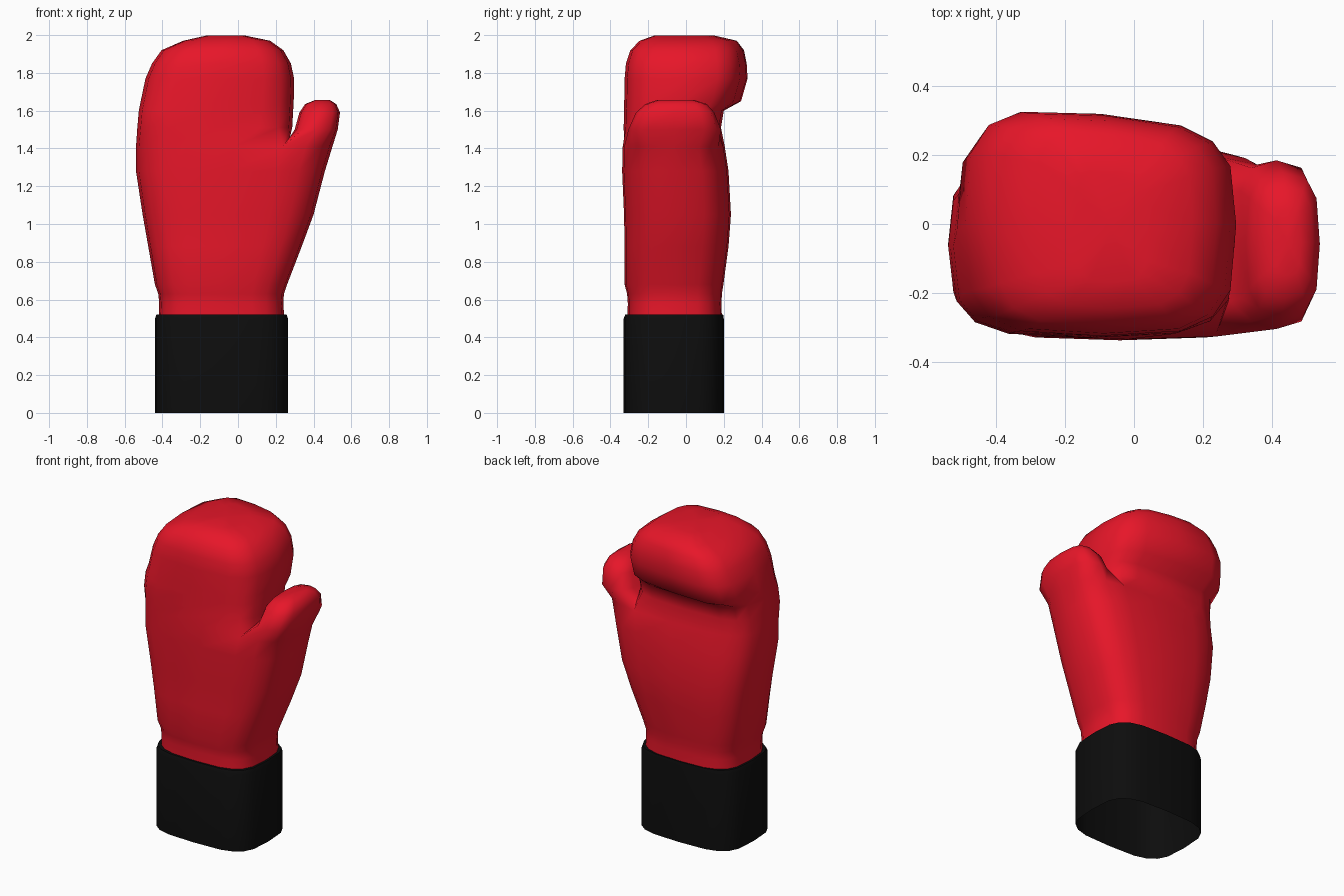
import bpy, bmesh, math

if "Cube" in bpy.data.objects:
    bpy.data.objects.remove(bpy.data.objects["Cube"])


def material(name, color):
    m = bpy.data.materials.new(name)
    m.diffuse_color = (*color, 1)
    m.use_nodes = True
    m.node_tree.nodes["Principled BSDF"].inputs["Base Color"].default_value = m.diffuse_color
    return m


def ring(bm, n, start, power, z, x0, x1, y0, y1, skew=0.0):
    """Rounded-rectangle ring of n verts, counter-clockwise from start degrees."""
    verts = []
    for i in range(n):
        a = math.radians(start + 360 * i / n)
        c, s = math.cos(a), math.sin(a)
        u = math.copysign(abs(c) ** power, c)
        v = math.copysign(abs(s) ** power, s)
        x = (x0 + x1) / 2 + u * (x1 - x0) / 2
        y = (y0 + y1) / 2 + v * (y1 - y0) / 2 - skew * u * max(v, 0)
        verts.append(bm.verts.new((x, y, z)))
    return verts


def loft(bm, rings, cap=False):
    for a, b in zip(rings, rings[1:]):
        n = len(a)
        for i in range(n):
            j = (i + 1) % n
            bm.faces.new((a[i], a[j], b[j], b[i]))
    if cap:
        top = rings[-1]
        mid = bm.verts.new([sum(v.co[k] for v in top) / len(top) for k in range(3)])
        for i in range(len(top)):
            bm.faces.new((top[i], top[(i + 1) % len(top)], mid))


def finish(bm, name, mat, angle):
    me = bpy.data.meshes.new(name)
    bm.to_mesh(me)
    bm.free()
    ob = bpy.data.objects.new(name, me)
    bpy.context.collection.objects.link(ob)
    me.materials.append(mat)
    bpy.ops.object.select_all(action='DESELECT')
    ob.select_set(True)
    bpy.context.view_layer.objects.active = ob
    bpy.ops.object.shade_smooth_by_angle(angle=math.radians(angle))
    return ob


red = material("red_leather", (0.8, 0.008, 0.022))
black = material("black_cuff", (0.004, 0.004, 0.004))

# Each row: z, x0, x1, y0, y1
PALM = [
    (0.50, -0.42, 0.245, -0.31, 0.19),
    (0.58, -0.417, 0.24, -0.308, 0.188),
    (0.63, -0.422, 0.243, -0.312, 0.19),
    (0.68, -0.44, 0.26, -0.325, 0.198),
    (0.88, -0.475, 0.337, -0.325, 0.225),
    (1.05, -0.505, 0.40, -0.328, 0.238),
    (1.28, -0.54, 0.46, -0.338, 0.225),
    (1.41, -0.54, 0.50, -0.335, 0.205),
]
FINGERS = [
    (1.51, -0.533, 0.287, -0.33, 0.185),
    (1.60, -0.525, 0.292, -0.328, 0.20),
    (1.65, -0.515, 0.295, -0.327, 0.285),
    (1.77, -0.49, 0.297, -0.325, 0.32),
    (1.85, -0.455, 0.28, -0.318, 0.315),
    (1.92, -0.405, 0.24, -0.295, 0.30),
    (1.97, -0.29, 0.17, -0.245, 0.26),
    (1.997, -0.17, 0.04, -0.17, 0.14),
]
THUMB = [
    (1.50, 0.30, 0.528, -0.305, 0.185),
    (1.59, 0.325, 0.54, -0.265, 0.15),
    (1.635, 0.355, 0.52, -0.215, 0.11),
    (1.657, 0.41, 0.485, -0.15, 0.04),
]

# Glove: palm tube that forks into the curled fingers and the thumb
bm = bmesh.new()
palm = [ring(bm, 20, 0, 0.6, *row) for row in PALM]
loft(bm, palm)
top = palm[-1]
back, front = top[4].co, top[16].co
crotch = []
for t in (0.2, 0.5, 0.8):
    p = back.lerp(front, t)
    crotch.append(bm.verts.new((0.275, p.y, 1.46)))
finger_base = top[4:17] + crotch[::-1]
thumb_base = [top[k % 20] for k in range(-4, 5)] + crotch
fingers = [ring(bm, 16, 45, 0.55, *row, skew=0.035 if row[0] > 1.62 else 0.0)
           for row in FINGERS]
thumb = [ring(bm, 12, -120, 0.65, *row) for row in THUMB]
loft(bm, [finger_base] + fingers, cap=True)
loft(bm, [thumb_base] + thumb, cap=True)
finish(bm, "glove", red, 80)

# Cuff: open sleeve with a small lip turned in against the glove
bm = bmesh.new()
CUFF = [
    (0.0, -0.44, 0.265, -0.33, 0.20),
    (0.498, -0.44, 0.265, -0.33, 0.20),
    (0.52, -0.432, 0.257, -0.322, 0.197),
    (0.52, -0.41, 0.235, -0.30, 0.18),
]
loft(bm, [ring(bm, 20, 0, 0.55, *row) for row in CUFF])
finish(bm, "cuff", black, 35)
